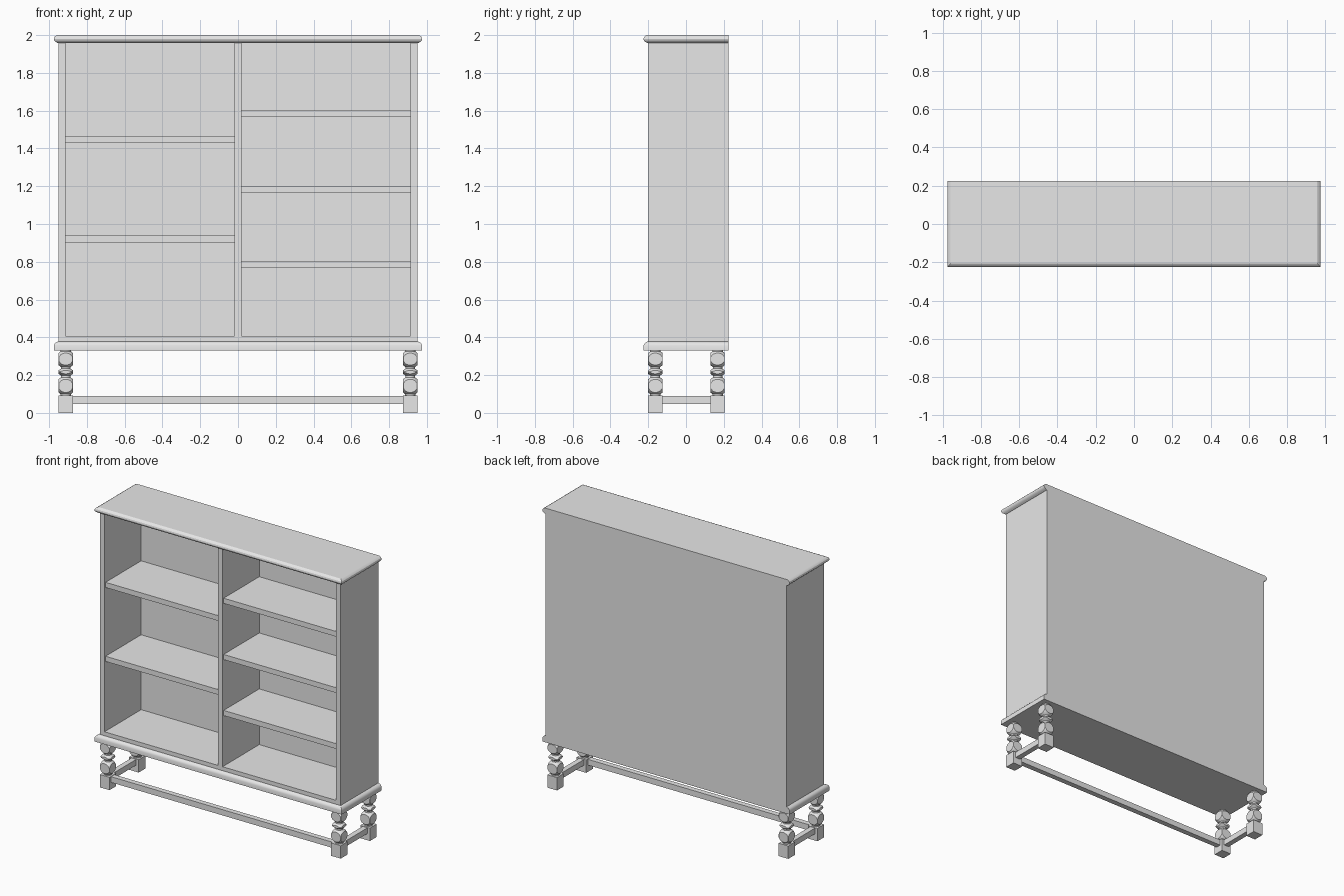
import bpy, bmesh, math
from mathutils import Matrix

cube = bpy.data.objects.get("Cube")
if cube:
    bpy.data.objects.remove(cube, do_unlink=True)

grey = bpy.data.materials.new("plain_grey")
grey.use_nodes = True
grey.diffuse_color = (0.8, 0.8, 0.8, 1)
grey.node_tree.nodes["Principled BSDF"].inputs["Base Color"].default_value = (0.8, 0.8, 0.8, 1)


def add_object(name, mesh):
    obj = bpy.data.objects.new(name, mesh)
    bpy.context.scene.collection.objects.link(obj)
    return obj


def finish(name, bm, smooth=False):
    bmesh.ops.recalc_face_normals(bm, faces=bm.faces[:])
    mesh = bpy.data.meshes.new(name)
    bm.to_mesh(mesh)
    bm.free()
    mesh.materials.append(grey)
    if smooth:
        mesh.shade_smooth()
        mesh.set_sharp_from_angle(angle=math.radians(25))
    return add_object(name, mesh)


def box(name, x0, x1, y0, y1, z0, z1):
    bm = bmesh.new()
    bmesh.ops.create_cube(bm, size=1)
    bmesh.ops.scale(bm, vec=(x1 - x0, y1 - y0, z1 - z0), verts=bm.verts)
    bmesh.ops.translate(bm, vec=((x0 + x1) / 2, (y0 + y1) / 2, (z0 + z1) / 2), verts=bm.verts)
    return finish(name, bm)


def loft(name, rings, smooth=False):
    """Skin a stack of equal-length point rings and cap both ends."""
    bm = bmesh.new()
    loops = [[bm.verts.new(p) for p in ring] for ring in rings]
    n = len(loops[0])
    for low, high in zip(loops, loops[1:]):
        for i in range(n):
            j = (i + 1) % n
            bm.faces.new((low[i], low[j], high[j], high[i]))
    bm.faces.new(loops[0][::-1])
    bm.faces.new(loops[-1])
    return finish(name, bm, smooth)


W, FRONT, BACK = 0.95, -0.2, 0.225     # case half-width, front and back planes
T = 0.037                              # board thickness


def moulding(name, profile):
    """Slab moulded on the front and both ends, flush at the back."""
    rings = []
    for out, z in profile:
        x, y = W + out, FRONT - out
        rings.append([(-x, y, z), (x, y, z), (x, BACK, z), (-x, BACK, z)])
    return loft(name, rings, True)


# Moulded top and base
moulding("top_moulding", [(0.003, 1.957), (0.010, 1.961), (0.018, 1.966), (0.023, 1.972),
                          (0.025, 1.979), (0.023, 1.988), (0.017, 1.995), (0.007, 2.0)])
moulding("base_moulding", [(0.025, 0.33), (0.025, 0.357), (0.021, 0.366),
                           (0.014, 0.373), (0.002, 0.378)])

# Case
PANEL = 0.213
box("back_panel", -W, W, PANEL, BACK, 0.378, 1.957)
for side, s in (("left", 1), ("right", -1)):
    edges = sorted((s * W, s * (W - T)))
    box(side + "_side", *edges, FRONT, PANEL, 0.378, 1.957)
box("bottom_board", T - W, W - T, FRONT, PANEL, 0.378, 0.406)
box("divider", -T / 2, T / 2, FRONT, PANEL, 0.406, 1.957)

# Shelves, two on one side and three on the other
for name, x0, x1, tops in (("right_shelf", T - W, -T / 2, (0.94, 1.467)),
                           ("left_shelf", T / 2, W - T, (0.803, 1.202, 1.603))):
    for i, z in enumerate(tops):
        box(f"{name}_{i + 1}", x0, x1, FRONT + 0.012, PANEL, z - T, z)

# Turned leg: a lathed shape limited by a square post
H = 0.038
turning = [(0.06, 0), (0.06, 0.091), (0.028, 0.092), (0.028, 0.1), (0.036, 0.106),
           (0.046, 0.116), (0.053, 0.131), (0.053, 0.155), (0.046, 0.17), (0.036, 0.18),
           (0.025, 0.188), (0.025, 0.198), (0.036, 0.205), (0.047, 0.214), (0.047, 0.218),
           (0.036, 0.227), (0.025, 0.234), (0.025, 0.243), (0.036, 0.251), (0.046, 0.261),
           (0.053, 0.275), (0.053, 0.295), (0.046, 0.309), (0.036, 0.319), (0.028, 0.325),
           (0.028, 0.332)]
SIDES = 32
angles = [2 * math.pi * i / SIDES for i in range(SIDES)]
lathe = loft("turned_leg", [[(r * math.cos(a), r * math.sin(a), z) for a in angles]
                            for r, z in turning])
post = box("post_cutter", -H, H, -H, H, 0, 0.4)
post.hide_render = True
cut = lathe.modifiers.new("square_post", "BOOLEAN")
cut.operation, cut.solver, cut.object = "INTERSECT", "EXACT", post
bpy.context.view_layer.update()
leg_mesh = bpy.data.meshes.new_from_object(
    lathe.evaluated_get(bpy.context.evaluated_depsgraph_get()))
leg_mesh.shade_smooth()
leg_mesh.set_sharp_from_angle(angle=math.radians(25))
for helper in (lathe, post):
    bpy.data.objects.remove(helper, do_unlink=True)

LEG_X, LEG_Y = W - H, (FRONT + H, 0.167)
for side, s in (("left", 1), ("right", -1)):
    for place, y in zip(("front", "back"), LEG_Y):
        leg = add_object(f"{place}_{side}_leg", leg_mesh.copy())
        leg.matrix_world = Matrix.Translation((s * LEG_X, y, 0))

# Stretchers: one along the front, one at each end
B = 0.019
box("front_stretcher", H - LEG_X, LEG_X - H, LEG_Y[0] - B, LEG_Y[0] + B, 0.048, 0.089)
for side, s in (("left", 1), ("right", -1)):
    box(side + "_stretcher", s * LEG_X - B, s * LEG_X + B,
        LEG_Y[0] + H, LEG_Y[1] - H, 0.048, 0.089)
